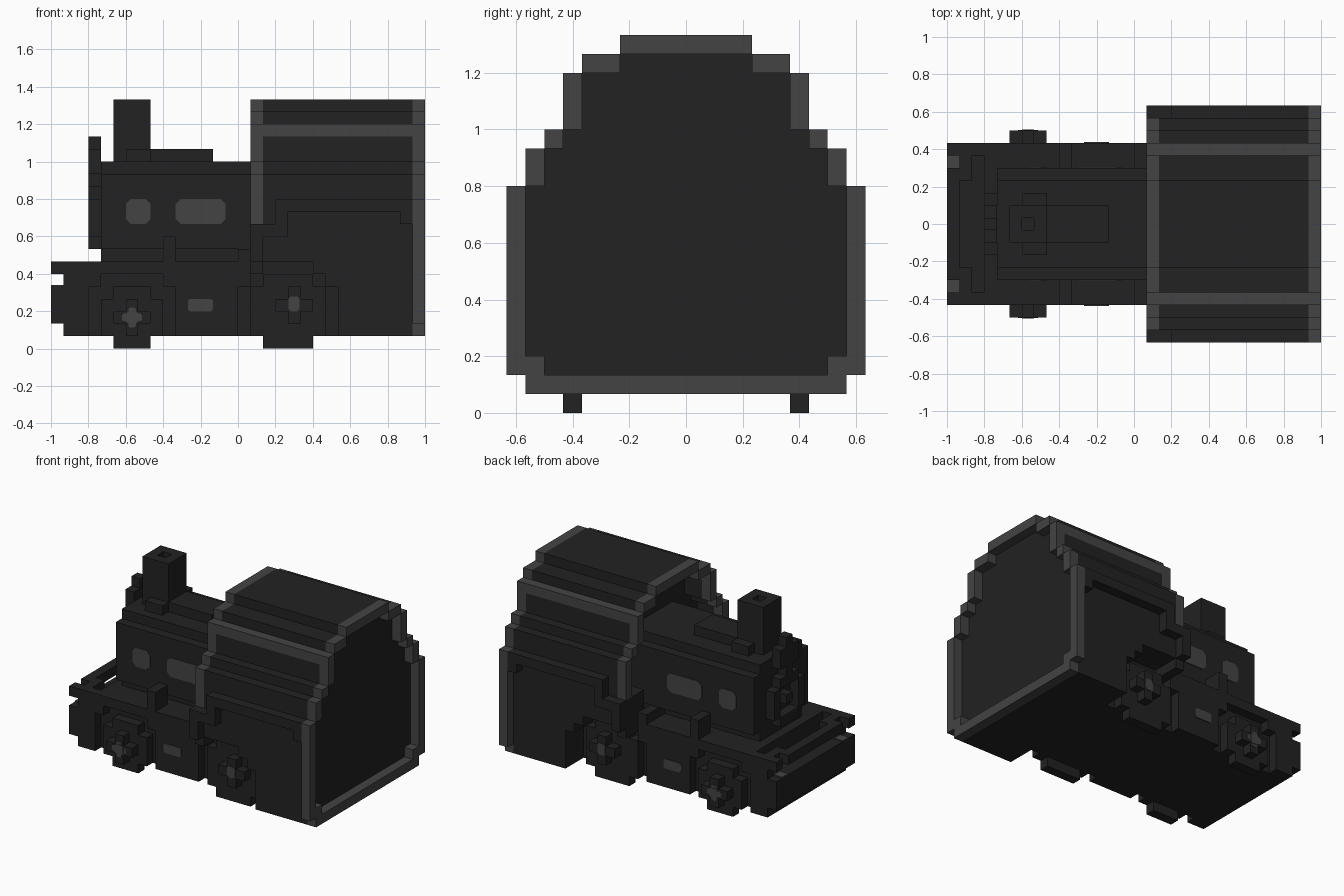
import bpy
import bmesh

if "Cube" in bpy.data.objects:
    bpy.data.objects.remove(bpy.data.objects["Cube"])

U = 2 / 30  # one block


def material(name, v):
    m = bpy.data.materials.new(name)
    m.use_nodes = True
    m.diffuse_color = (v, v, v, 1)
    b = next(n for n in m.node_tree.nodes if n.type == 'BSDF_PRINCIPLED')
    b.inputs["Base Color"].default_value = (v, v, v, 1)
    b.inputs["Roughness"].default_value = 0.9
    return m


DARK = material("charcoal", 0.0159)
GREY = material("dark grey", 0.0565)


def finish(name, bm, mat):
    # block units: x from 0 to 30, y centred, z up from 0
    for v in bm.verts:
        v.co = ((v.co.x - 15) * U, v.co.y * U, v.co.z * U)
    bmesh.ops.recalc_face_normals(bm, faces=bm.faces)
    me = bpy.data.meshes.new(name)
    bm.to_mesh(me)
    bm.free()
    me.materials.append(mat)
    ob = bpy.data.objects.new(name, me)
    bpy.context.collection.objects.link(ob)
    return ob


def blocks(name, boxes, mat=DARK, mirror=False):
    """Boxes given as (x0, x1, y0, y1, z0, z1), optionally copied to -y."""
    bm = bmesh.new()
    if mirror:
        boxes = boxes + [(a, b, -d, -c, e, f) for a, b, c, d, e, f in boxes]
    for x0, x1, y0, y1, z0, z1 in boxes:
        vs = bmesh.ops.create_cube(bm, size=1)["verts"]
        for v in vs:
            v.co = (x1 if v.co.x > 0 else x0,
                    y1 if v.co.y > 0 else y0,
                    z1 if v.co.z > 0 else z0)
    return finish(name, bm, mat)


def ring(name, x0, x1, outer, inner, z0, mat):
    """Stepped hoop from half-widths per layer; inner 0 means a full layer."""
    boxes = []
    for i, (o, n) in enumerate(zip(outer, inner)):
        z = z0 + i
        if n == 0:
            boxes.append((x0, x1, -o, o, z, z + 1))
        elif o > n:
            boxes += [(x0, x1, n, o, z, z + 1), (x0, x1, -o, -n, z, z + 1)]
    return blocks(name, boxes, mat)


def plate(name, x0, x1, z0, z1, y, cut):
    """Thin plate with clipped corners on both sides."""
    pts = [(x0 + cut, z0), (x1 - cut, z0), (x1, z0 + cut), (x1, z1 - cut),
           (x1 - cut, z1), (x0 + cut, z1), (x0, z1 - cut), (x0, z0 + cut)]
    bm = bmesh.new()
    for s in (-1, 1):
        a = [bm.verts.new((x, s * y, z)) for x, z in pts]
        b = [bm.verts.new((x, s * (y + 0.08), z)) for x, z in pts]
        bm.faces.new(a)
        bm.faces.new(b)
        for i in range(8):
            j = (i + 1) % 8
            bm.faces.new((a[i], a[j], b[j], b[i]))
    return finish(name, bm, GREY)


# Chassis and side skirts with stepped wheel arches
blocks("chassis", [(3, 29, -5.5, 5.5, 1, 7), (1, 3, -5.5, 5.5, 1, 5),
                   (19, 29, -5.5, 5.5, 7, 10)])
blocks("side_skirts", [
    (1, 3, 5.5, 6.5, 1, 7), (10, 15, 5.5, 6.5, 1, 7), (3, 10, 5.5, 6.5, 6, 7),
    (3, 4, 5.5, 6.5, 5, 6), (9, 10, 5.5, 6.5, 5, 6), (15, 16, 5.5, 6.5, 5, 7),
    (9, 10, 4.5, 6.5, 7, 9), (15, 16, 3.5, 6.5, 7, 8)], mirror=True)

# Front beam, bumper bar and lamps
blocks("front_beam", [(0, 1, -6.5, 6.5, 2, 5)])
blocks("bumper_bar", [(0, 1, -4.5, 4.5, 6, 7)])
blocks("bumper_brackets", [(0, 1, 5.5, 6.5, 6, 7), (1, 2, 3.5, 5.5, 6, 7)],
       mirror=True)
blocks("front_lamps", [(0, 1, 4.5, 5.5, 5, 5.1)], GREY, mirror=True)

# Boiler, dome and front door
blocks("boiler", [(4, 19, -3.5, 3.5, 7, 8), (4, 19, -4.5, 4.5, 8, 14),
                  (4, 19, -3.5, 3.5, 14, 15)])
blocks("boiler_dome", [(6, 13, -1.5, 1.5, 15, 16), (6, 8, -2.5, 2.5, 15, 16)])
blocks("boiler_door", [
    (3, 4, -1.5, 1.5, 8, 9), (3, 4, -1.5, 1.5, 12, 13),
    (3, 4, 1.5, 2.5, 9, 12), (3, 4, -2.5, -1.5, 9, 12),
    (3, 4, -0.5, 0.5, 10, 11)])
blocks("headlamp", [(3, 4, -1.5, 1.5, 14, 16), (3, 4, -0.5, 0.5, 13, 17)])

# Chimney with open top
blocks("chimney", [(5, 8, -1.5, 1.5, 15, 19), (5, 6, -1.5, 1.5, 19, 20),
                   (7, 8, -1.5, 1.5, 19, 20), (6, 7, 0.5, 1.5, 19, 20),
                   (6, 7, -1.5, -0.5, 19, 20)])

# Windows and side plates
plate("front_windows", 6, 8, 10, 12, 4.5, 0.4)
plate("rear_windows", 10, 14, 10, 12, 4.5, 0.4)
plate("side_plates", 11, 13, 3, 4, 6.5, 0.15)

# Wheels: stepped discs with a cross-shaped hub
blocks("front_wheels", [
    (5, 8, 5.5, 6.5, 0, 5), (4, 5, 5.5, 6.5, 1, 4), (8, 9, 5.5, 6.5, 1, 4),
    (5, 8, 6.5, 7.5, 2, 3), (6, 7, 6.5, 7.5, 1, 4)], mirror=True)
plate("front_hubs", 6, 7, 2, 3, 7.5, 0.2)
plate("front_hub_arms_wide", 5.7, 7.3, 2.2, 2.8, 7.45, 0.1)
plate("front_hub_arms_tall", 6.2, 6.8, 1.7, 3.3, 7.45, 0.1)
blocks("rear_wheels", [
    (17, 21, 5.5, 6.5, 0, 6), (16, 17, 5.5, 6.5, 1, 5),
    (21, 22, 5.5, 6.5, 1, 5), (18, 21, 6.5, 7.5, 3, 4),
    (19, 20, 6.5, 7.5, 2, 5)], mirror=True)
plate("rear_hubs", 19.05, 19.95, 3, 4.2, 7.5, 0.2)

# Cab side panels around the rear wheel arch
blocks("cab_panels", [
    (23, 29, 5.5, 8.5, 1, 11), (22, 23, 5.5, 8.5, 5, 11),
    (21, 22, 5.5, 8.5, 6, 11), (19, 21, 5.5, 8.5, 7, 11),
    (17, 19, 5.5, 8.5, 7, 10), (16, 17, 5.5, 8.5, 6, 10)], mirror=True)

# Raised stepped trim along the side panels
blocks("panel_trim", [
    (16, 17, 8.5, 9.5, 7, 9), (16, 19, 8.5, 9.5, 9, 10),
    (18, 19, 8.5, 9.5, 10, 12), (19, 29, 8.5, 9.5, 11, 12),
    (28, 29, 8.5, 9.5, 10, 11)], mirror=True)

# Barrel roof: half-widths per layer from z = 10 upwards
roof = [8.5, 8.5, 8.5, 8.5, 7.5, 6.5, 6.5, 6.5, 5.5, 3.5]
roof_in = [7.5, 7.5, 7.5, 7.5, 6.5, 5.5, 5.5, 5.5, 3.5, 0]
roof_dark = roof[:7] + [5.5] + roof[8:]
ring("roof", 19, 29, roof_dark, [0] * 10, 10, DARK)
ring("roof_overhang", 17, 19, roof_dark, roof_in, 10, DARK)
ring("front_hoop", 16, 17, roof, roof_in, 10, GREY)
blocks("roof_strips", [(17, 29, 5.5, 6.5, 17, 18)], GREY, mirror=True)

# Rear rim around the recessed back wall
rim = [8.5] + [9.5] * 10 + roof[2:]
rim_in = [0, 7.5] + [8.5] * 9 + roof_in[2:]
ring("rear_rim", 29, 30, rim, rim_in, 1, GREY)
